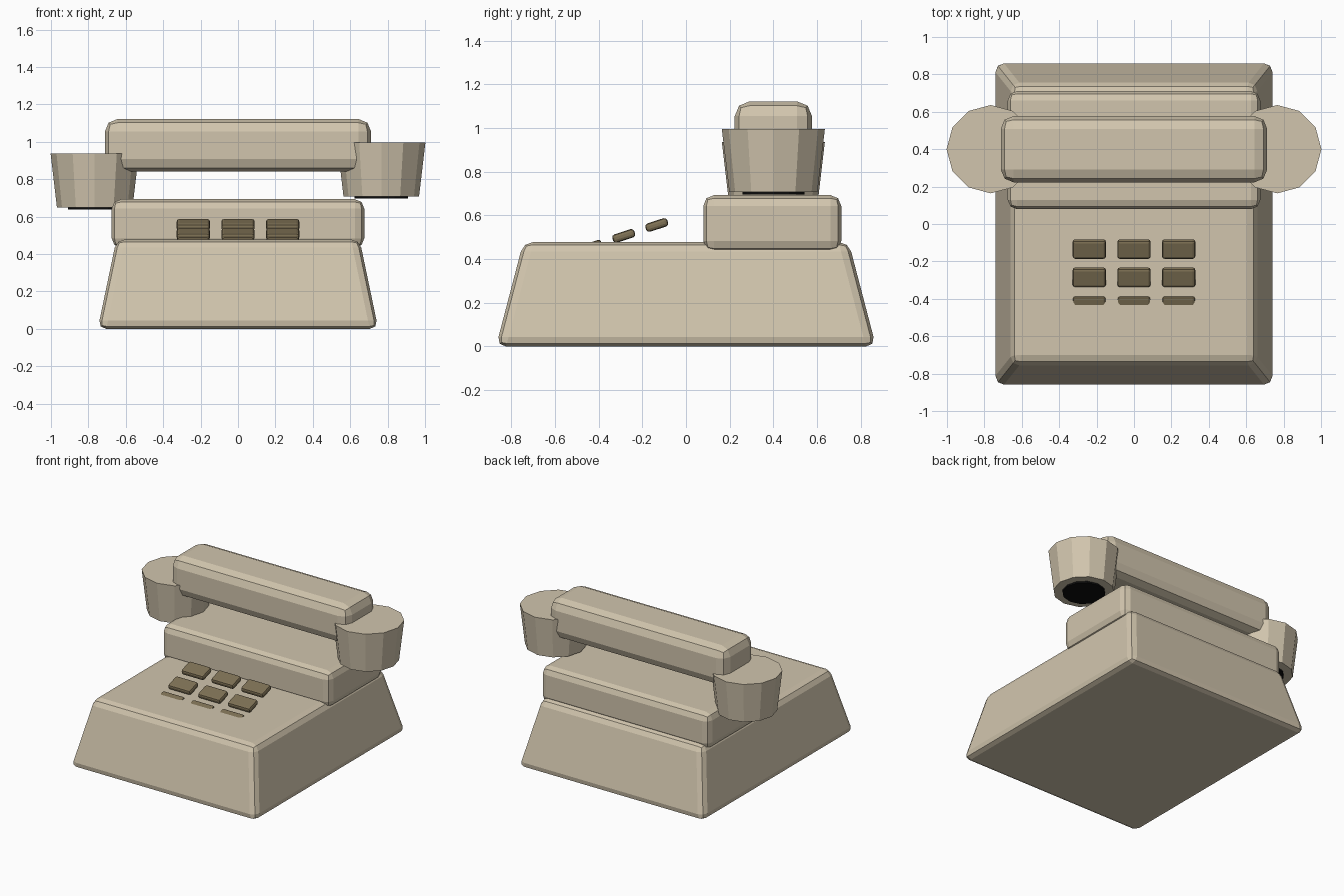
import bpy, bmesh, math
from mathutils import Matrix

if "Cube" in bpy.data.objects:
    bpy.data.objects.remove(bpy.data.objects["Cube"])


def material(name, rgb):
    m = bpy.data.materials.new(name)
    m.diffuse_color = (*rgb, 1)
    m.use_nodes = True
    m.node_tree.nodes["Principled BSDF"].inputs["Base Color"].default_value = m.diffuse_color
    return m


BEIGE = material("beige", (0.64, 0.56, 0.42))
BROWN = material("brown", (0.21, 0.165, 0.09))
BLACK = material("black", (0.004, 0.004, 0.004))


def finish(bm, name, mat, loc, tilt=0):
    me = bpy.data.meshes.new(name)
    bm.to_mesh(me)
    bm.free()
    me.materials.append(mat)
    ob = bpy.data.objects.new(name, me)
    ob.location = loc
    ob.rotation_euler.x = tilt
    bpy.context.collection.objects.link(ob)
    return ob


def soft_box(name, size, loc, bevel, mat, taper=(1, 1), tilt=0):
    """Box with a two-step bevel; taper scales its top face."""
    bm = bmesh.new()
    bmesh.ops.create_cube(bm, size=1, matrix=Matrix.Diagonal((*size, 1)))
    for v in bm.verts:
        if v.co.z > 0:
            v.co.x *= taper[0]
            v.co.y *= taper[1]
    bmesh.ops.bevel(bm, geom=bm.edges[:], offset=bevel, segments=2,
                    profile=0.5, affect='EDGES', clamp_overlap=True)
    return finish(bm, name, mat, loc, tilt)


def drum(name, r_low, r_high, height, loc, mat):
    """Twelve-sided tapered drum."""
    bm = bmesh.new()
    bmesh.ops.create_cone(bm, cap_ends=True, segments=12, radius1=r_low,
                          radius2=r_high, depth=height)
    return finish(bm, name, mat, loc)


# Body: tapered base and the raised cradle
soft_box("base", (1.50, 1.74, 0.478), (0, 0, 0.239), 0.045, BEIGE,
         taper=(0.65 / 0.75, 0.745 / 0.87))
soft_box("cradle", (1.35, 0.632, 0.26), (0, 0.395, 0.563), 0.05, BEIGE)

# Handset: grip, two cups at different heights, dark pads underneath
soft_box("handset_grip", (1.424, 0.354, 0.282), (0, 0.4, 0.981), 0.068, BEIGE)
for side, x, bottom in (("left", -0.766, 0.649), ("right", 0.766, 0.708)):
    drum(side + "_cup", 0.202, 0.236, 0.288, (x, 0.4, bottom + 0.144), BEIGE)
    drum(side + "_pad", 0.142, 0.142, 0.03, (x, 0.4, bottom + 0.003), BLACK)

# Keypad: three tilted rows, the lowest sinking into the base
for row in range(3):
    for col in range(3):
        soft_box(f"key_{row}_{col}", (0.178, 0.106, 0.04),
                 ((col - 1) * 0.239, -0.134 - 0.151 * row, 0.556 - 0.05 * row),
                 0.014, BROWN, tilt=math.radians(18))
